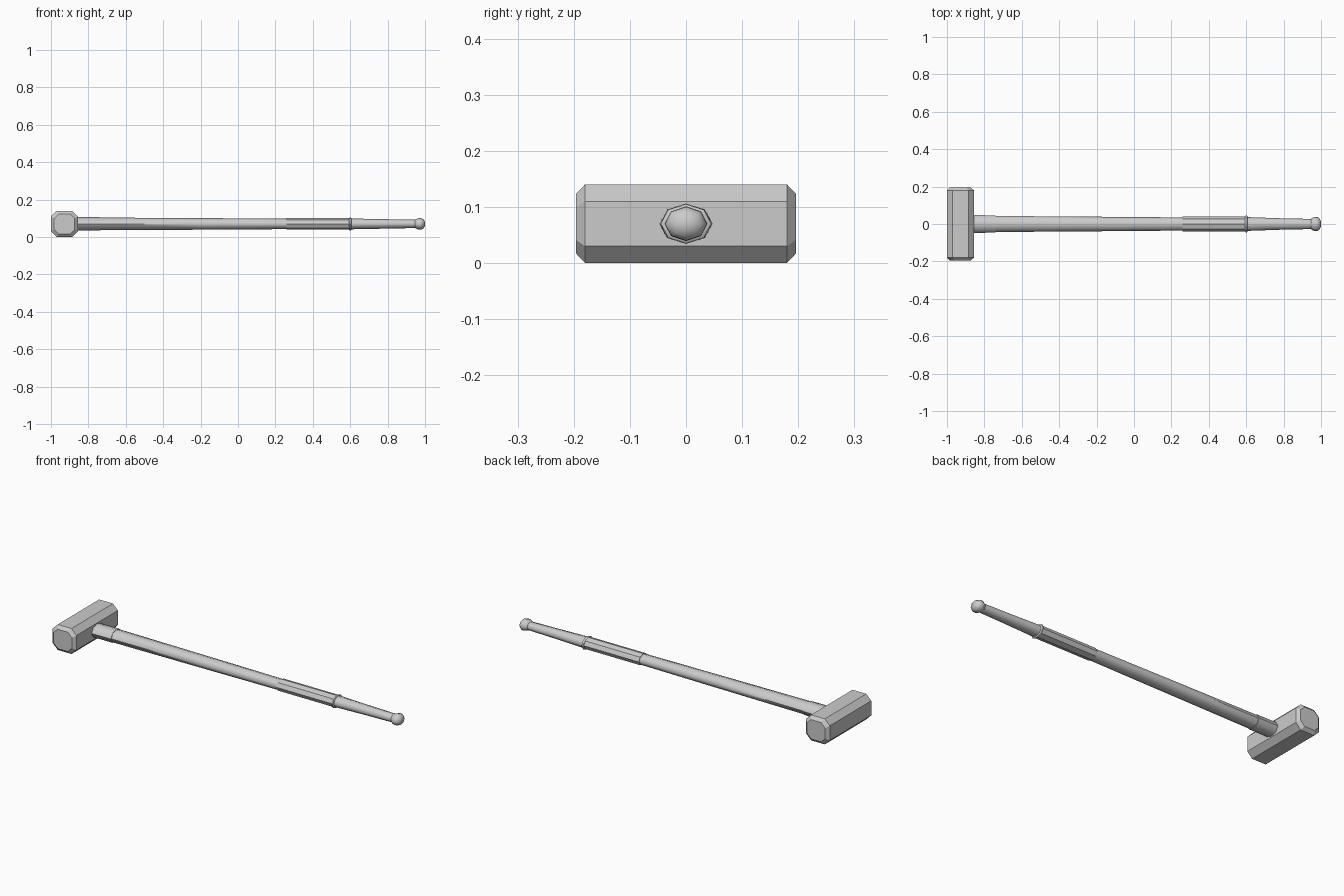
import bpy, bmesh, math

if "Cube" in bpy.data.objects:
    bpy.data.objects.remove(bpy.data.objects["Cube"])

CZ = 0.07  # height of the handle axis


def loft(name, rings, smooth=True):
    """Skin a list of rings (lists of points) and cap both ends."""
    bm = bmesh.new()
    loops = [[bm.verts.new(p) for p in ring] for ring in rings]
    n = len(loops[0])
    for a, b in zip(loops, loops[1:]):
        for i in range(n):
            j = (i + 1) % n
            bm.faces.new((a[i], a[j], b[j], b[i]))
    bm.faces.new(loops[0])
    bm.faces.new(loops[-1])
    bmesh.ops.recalc_face_normals(bm, faces=bm.faces)
    mesh = bpy.data.meshes.new(name)
    bm.to_mesh(mesh)
    bm.free()
    ob = bpy.data.objects.new(name, mesh)
    bpy.context.collection.objects.link(ob)
    if smooth:
        bpy.ops.object.select_all(action='DESELECT')
        ob.select_set(True)
        bpy.context.view_layer.objects.active = ob
        bpy.ops.object.shade_smooth_by_angle(angle=math.radians(55))
    return ob


def oval(x, ry, rz, n=8):
    return [(x, ry * math.cos(i * math.tau / n), CZ + rz * math.sin(i * math.tau / n))
            for i in range(n)]


def turned(name, profile, smooth=True):
    """Eight-sided oval part along x; profile rows are x, y radius, z radius."""
    return loft(name, [oval(*row) for row in profile], smooth)


def octagon(y, hx, hz, cut):
    quarter = [(hx, hz - cut), (hx - cut, hz)]
    half = quarter + [(-x, z) for x, z in reversed(quarter)]
    return [(-0.928 + x, y, CZ + z) for x, z in half + [(-x, -z) for x, z in half]]


# Chamfered octagonal head
loft("hammer_head", [octagon(-0.196, 0.055, 0.053, 0.024),
                     octagon(-0.18, 0.072, 0.07, 0.03),
                     octagon(0.18, 0.072, 0.07, 0.03),
                     octagon(0.196, 0.055, 0.053, 0.024)], smooth=False)

# Handle, from the head to the butt
turned("collar", [(-0.88, 0.048, 0.036), (-0.74, 0.046, 0.036)])
turned("shaft", [(-0.75, 0.043, 0.034), (-0.2, 0.039, 0.031), (0.27, 0.035, 0.028)])
turned("grip", [(0.26, 0.039, 0.031), (0.6, 0.039, 0.031)], smooth=False)
turned("grip_ring", [(0.593, 0.038, 0.030), (0.597, 0.045, 0.035),
                     (0.604, 0.045, 0.035), (0.608, 0.037, 0.029)])
turned("lower_grip", [(0.6, 0.037, 0.029), (0.8, 0.030, 0.025), (0.96, 0.027, 0.022)])
turned("end_knob", [(0.945, 0.026, 0.021), (0.955, 0.034, 0.027), (0.968, 0.038, 0.031),
                    (0.982, 0.037, 0.030), (0.993, 0.028, 0.023), (1.0, 0.012, 0.010)])
